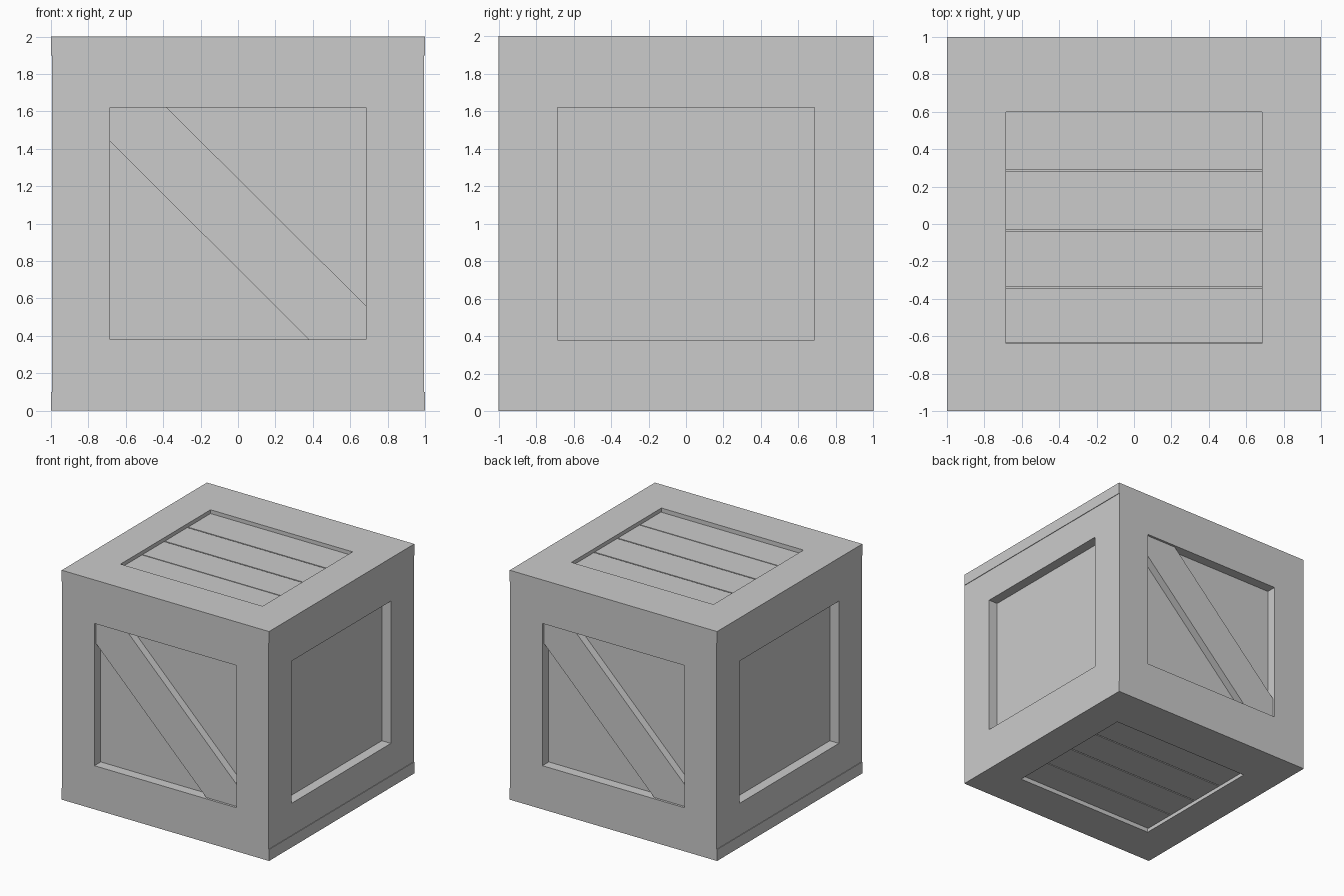
import bpy, bmesh
from math import pi
from mathutils import Matrix

if "Cube" in bpy.data.objects:
    bpy.data.objects.remove(bpy.data.objects["Cube"])

W = 0.685            # half width of every window
LOW, HIGH = 0.38, 1.62   # window heights on the side walls
T = 0.1              # board thickness
LIP = 0.005          # lid and base overhang the x walls a little


def finish(name, bm, mat):
    bmesh.ops.recalc_face_normals(bm, faces=bm.faces)
    me = bpy.data.meshes.new(name)
    bm.to_mesh(me)
    bm.free()
    ob = bpy.data.objects.new(name, me)
    ob.matrix_world = mat
    bpy.context.collection.objects.link(ob)
    return ob


def rect(u0, u1, v0, v1):
    return [(u0, v0), (u1, v0), (u1, v1), (u0, v1)]


def frame(name, outer, back_outer, inner, mat):
    """Rectangular ring, front at w=0 and back at w=-T."""
    bm = bmesh.new()
    loops = [[bm.verts.new((u, v, w)) for u, v in pts]
             for pts, w in ((outer, 0), (inner, 0), (inner, -T), (back_outer, -T))]
    for a, b in zip(loops, loops[1:] + loops[:1]):
        for i in range(4):
            j = (i + 1) % 4
            bm.faces.new((a[i], a[j], b[j], b[i]))
    return finish(name, bm, mat)


def prism(name, pts, w0, w1, mat):
    """Flat outline extruded from w0 to w1."""
    bm = bmesh.new()
    face = bm.faces.new([bm.verts.new((u, v, w0)) for u, v in pts])
    ext = bmesh.ops.extrude_face_region(bm, geom=[face])
    for g in ext["geom"]:
        if isinstance(g, bmesh.types.BMVert):
            g.co.z = w1
    return finish(name, bm, mat)


# Side walls: mitred frames, recessed panels, diagonal braces front and back
brace = [(-W, 1.44), (-0.38, HIGH), (W, 0.56), (W, LOW), (0.38, LOW), (-W, 1.44)][:5]
brace.insert(1, (-W, HIGH))
for k, side in enumerate(("front", "right", "back", "left")):
    braced = k % 2 == 0
    dist, half = (1, 1 - LIP) if braced else (1 - LIP, 1)
    mat = (Matrix.Rotation(k * pi / 2, 4, 'Z') @ Matrix.Translation((0, -dist, 0))
           @ Matrix.Rotation(pi / 2, 4, 'X'))
    frame(side + "_frame", rect(-half, half, T, 2 - T),
          rect(T - half, half - T, T, 2 - T), rect(-W, W, LOW, HIGH), mat)
    prism(side + "_panel", rect(-W, W, LOW, HIGH), -0.13, -0.087, mat)
    if braced:
        prism(side + "_brace", brace, -0.1, -0.02, mat)

# Lid and base: frames filled with four planks over a backing board
planks = [(0.29, 0.60), (-0.03, 0.28), (-0.337, -0.04), (-0.633, -0.345)]
for side, mat in (("lid", Matrix.Translation((0, 0, 2))),
                  ("base", Matrix.Rotation(pi, 4, 'Y'))):
    edge = rect(-1, 1, -1, 1)
    frame(side + "_frame", edge, edge, rect(-W, W, -0.64, 0.60), mat)
    prism(side + "_backing", rect(-W, W, -0.64, 0.60), -0.1, -0.06, mat)
    for i, (v0, v1) in enumerate(planks):
        prism(f"{side}_plank_{i + 1}", rect(-W, W, v0, v1), -0.07, -0.033, mat)
